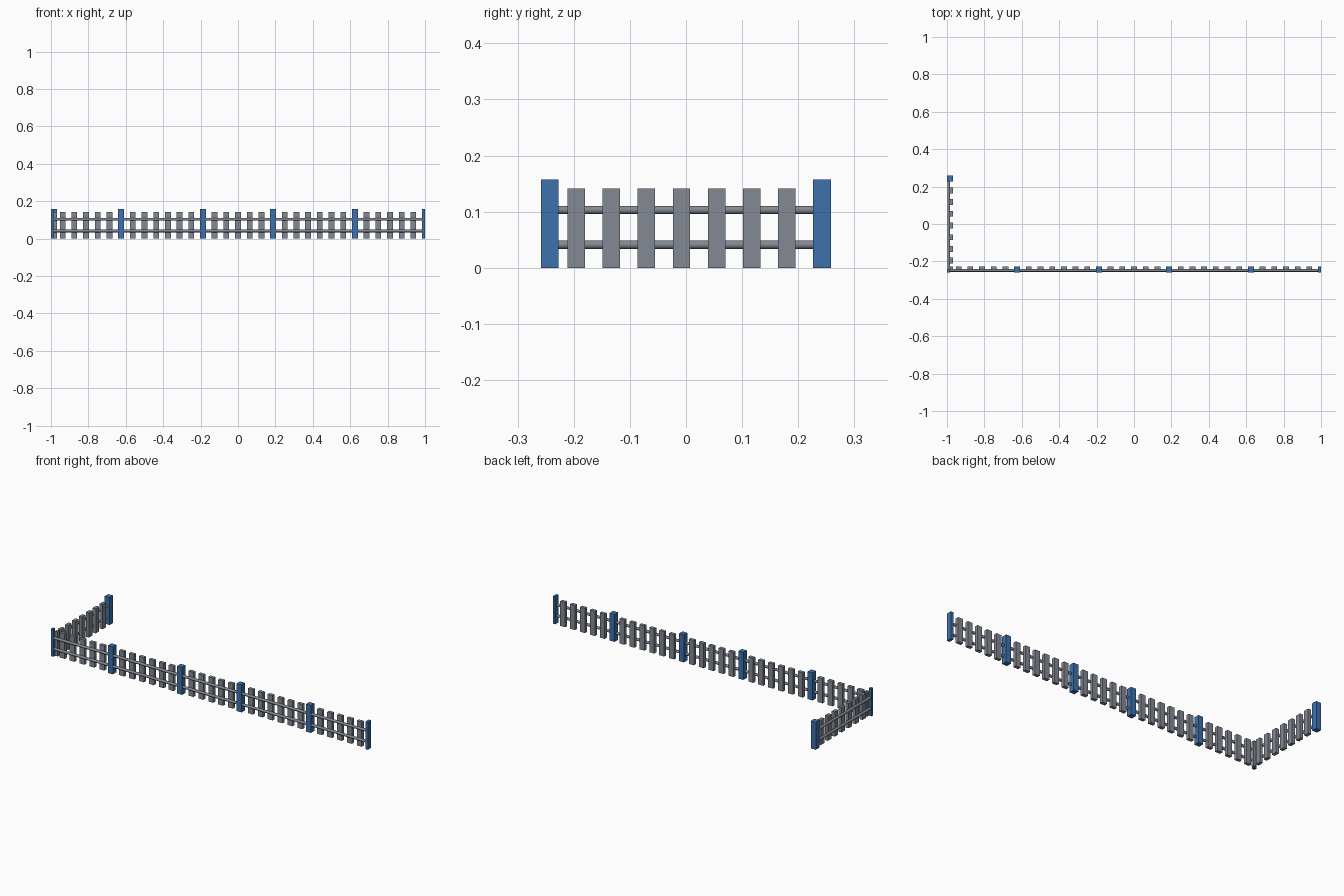
import bpy
import math

if "Cube" in bpy.data.objects:
    bpy.data.objects.remove(bpy.data.objects["Cube"], do_unlink=True)


def material(name, rgb):
    m = bpy.data.materials.new(name)
    m.use_nodes = True
    m.diffuse_color = (*rgb, 1)
    m.node_tree.nodes["Principled BSDF"].inputs["Base Color"].default_value = (*rgb, 1)
    return m


BLUE = material("blue_paint", (0.045, 0.165, 0.41))
GREY = material("grey_paint", (0.23, 0.25, 0.29))

STEP = 0.0625             # spacing of pickets and posts
W = 0.031                 # width of a picket or post
XO, YO = -1.0, -0.258     # outer corner of the fence
POST_H, PICKET_H = 0.157, 0.141
PICKET_IN = 0.012         # pickets sit behind the outer face
RAIL_R, RAIL_IN = 0.0075, 0.010


def box(name, x0, x1, y0, y1, h, mat):
    bpy.ops.mesh.primitive_cube_add(size=1, location=((x0 + x1) / 2, (y0 + y1) / 2, h / 2))
    o = bpy.context.object
    o.name = name
    o.scale = (x1 - x0, y1 - y0, h)
    bpy.ops.object.transform_apply(location=False, rotation=False, scale=True)
    o.data.materials.append(mat)


def rail(name, center, length, rot):
    bpy.ops.mesh.primitive_cylinder_add(vertices=12, radius=RAIL_R, depth=length,
                                        location=center, rotation=rot)
    o = bpy.context.object
    o.name = name
    o.data.materials.append(GREY)
    bpy.ops.object.shade_smooth_by_angle(angle=math.radians(40))


# Long front run: posts at chosen steps, pickets between, half post at the free end
for i in range(1, 33):
    x = XO + i * STEP
    x0, x1 = x - W / 2, min(x + W / 2, 1.0)
    if i in (6, 13, 19, 26, 32):
        box("front_post", x0, x1, YO, YO + W, POST_H, BLUE)
    else:
        box("front_picket", x0, x1, YO + PICKET_IN, YO + W, PICKET_H, GREY)

# Short side run
for i in range(1, 9):
    y = YO + i * STEP
    y0, y1 = y - W / 2, y + W / 2
    if i == 8:
        box("side_end_post", XO, XO + W, y0, 0.258, POST_H, BLUE)
    else:
        box("side_picket", XO + PICKET_IN, XO + W, y0, y1, PICKET_H, GREY)

# Corner: slim outer post with a picket tucked inside
h = W / 2
box("corner_post", XO, XO + h, YO, YO + h, POST_H, BLUE)
box("corner_picket", XO + h, XO + W, YO + h, YO + W, PICKET_H, GREY)

# Two round rails along each run
for z in (0.041, 0.103):
    rail("front_rail", (0, YO + RAIL_IN, z), 1.98, (0, math.pi / 2, 0))
    rail("side_rail", (XO + RAIL_IN, 0, z), 0.5, (math.pi / 2, 0, 0))
